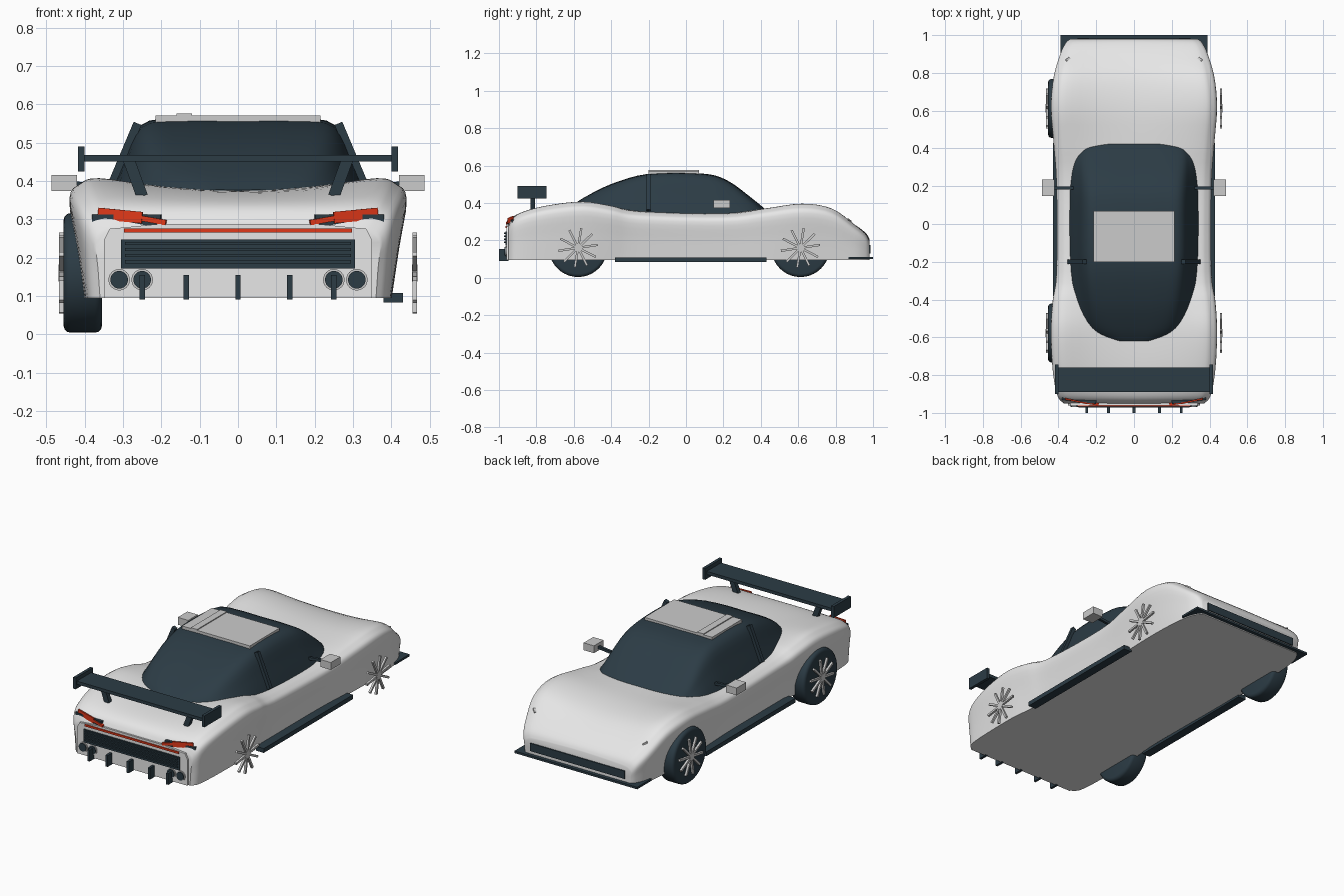
import bpy, bmesh, math
from mathutils import Vector, Matrix

old = bpy.data.objects.get("Cube")
if old:
    bpy.data.objects.remove(old)


def material(name, r, g, b):
    m = bpy.data.materials.new(name)
    m.use_nodes = True
    m.diffuse_color = (r, g, b, 1)
    m.node_tree.nodes["Principled BSDF"].inputs["Base Color"].default_value = (r, g, b, 1)
    return m


paint = material("body white", .8, .8, .8)
silver = material("trim silver", .6, .6, .6)
dark = material("dark slate", .025, .045, .06)
red = material("light red", .75, .04, .01)


def finish(bm, name, mat, smooth=False):
    bmesh.ops.recalc_face_normals(bm, faces=bm.faces)
    mesh = bpy.data.meshes.new(name)
    bm.to_mesh(mesh)
    bm.free()
    obj = bpy.data.objects.new(name, mesh)
    bpy.context.collection.objects.link(obj)
    mesh.materials.append(mat)
    if smooth:
        bpy.ops.object.select_all(action="DESELECT")
        obj.select_set(True)
        bpy.context.view_layer.objects.active = obj
        bpy.ops.object.shade_smooth_by_angle(angle=math.radians(40))
    return obj


def box(name, mat, x, y, z):
    """Box from (low, high) ranges."""
    bm = bmesh.new()
    size = Matrix.Diagonal((x[1] - x[0], y[1] - y[0], z[1] - z[0], 1))
    mid = Matrix.Translation((sum(x) / 2, sum(y) / 2, sum(z) / 2))
    bmesh.ops.create_cube(bm, size=1, matrix=mid @ size)
    return finish(bm, name, mat)


def add_bar(bm, p, q, w, d):
    p, q = Vector(p), Vector(q)
    turn = (q - p).to_track_quat("Z", "Y").to_matrix().to_4x4()
    size = Matrix.Diagonal((w, d, (q - p).length, 1))
    bmesh.ops.create_cube(bm, size=1, matrix=Matrix.Translation((p + q) / 2) @ turn @ size)


def bar(name, mat, p, q, w, d):
    bm = bmesh.new()
    add_bar(bm, p, q, w, d)
    return finish(bm, name, mat)


def add_disc(bm, centre, r, depth, axis, sides=32):
    turn = Matrix.Rotation(math.pi / 2, 4, axis)
    bmesh.ops.create_cone(bm, cap_ends=True, segments=sides, radius1=r, radius2=r,
                          depth=depth, matrix=Matrix.Translation(centre) @ turn)


def spline(points, n):
    """Smooth curve through tuples of any length."""
    pts = [Vector(p) for p in points]
    pts = [pts[0]] + pts + [pts[-1]]
    out = []
    for a, b, c, d in zip(pts, pts[1:], pts[2:], pts[3:]):
        for i in range(n):
            t = i / n
            out.append(b + (c - a) * (t / 2) + (a * 2 - b * 5 + c * 4 - d) * (t * t / 2)
                       + (b * 3 - a - c * 3 + d) * (t ** 3 / 2))
    return out + [pts[-1]]


def loft(name, mat, stations, section):
    """Skin mirrored cross sections along y, flat underneath."""
    bm = bmesh.new()
    rings = []
    for st in spline(stations, 4):
        half = section(*st[1:])
        full = half + [(-x, z) for x, z in reversed(half[:-1])]
        rings.append([bm.verts.new((p[0], st[0], p[1])) for p in spline(full, 4)])
    for a, b in zip(rings, rings[1:]):
        for i in range(len(a)):
            j = (i + 1) % len(a)
            bm.faces.new((a[i], a[j], b[j], b[i]))
    bm.faces.new(rings[0])
    bm.faces.new(rings[-1])
    return finish(bm, name, mat, True)


# Body shell: y, sill half width, half width, fender height, deck height
FLOOR = .095
shell = [(-.95, .36, .37, .275, .29), (-.92, .385, .4, .325, .33), (-.85, .395, .42, .36, .355),
         (-.72, .4, .435, .39, .37), (-.55, .4, .44, .407, .375), (-.4, .385, .43, .385, .37),
         (-.25, .375, .41, .355, .36), (.2, .38, .41, .343, .355), (.42, .39, .425, .37, .365),
         (.62, .395, .44, .396, .37), (.78, .39, .425, .37, .345), (.9, .375, .39, .285, .285),
         (.96, .35, .36, .235, .24), (.98, .33, .335, .2, .21)]


def body_section(sill, w, fender, deck):
    return [(sill, FLOOR), ((sill + w) / 2, (FLOOR + fender * .87) / 2), (w, fender * .87),
            (w * .935, fender * .965), (w * .82, fender),
            (w * .45, (fender + deck * 2) / 3), (0, deck)]


loft("body", paint, shell, body_section)

# Cabin glass: y, base half width, roof half width, roof height
glass = [(-.62, .15, .12, .376), (-.55, .28, .19, .425), (-.4, .33, .23, .5),
         (-.2, .345, .25, .555), (.08, .345, .25, .557), (.22, .34, .25, .52),
         (.36, .32, .25, .418), (.43, .25, .22, .36)]


def cabin_section(base, roof, top):
    low = .33
    edge = max(top - .015, low + .01)
    return [(base, low), ((base + roof) / 2 + .005, (low + edge) / 2),
            (roof, edge), (roof * .6, top), (0, top)]


loft("cabin_glass", dark, glass, cabin_section)

# Roof panel with raised stripe
box("roof_panel", silver, (-.215, .215), (-.2, .07), (.55, .571))
box("roof_stripe", silver, (-.16, -.12), (-.2, .07), (.57, .576))

# Rear bumper with chamfered corners
bm = bmesh.new()
outline = [(.35, FLOOR), (.35, .245), (.335, .275), (.2, .288)]
outline += [(-x, z) for x, z in reversed(outline)]
face = bm.faces.new([bm.verts.new((x, -.93, z)) for x, z in outline])
grown = bmesh.ops.extrude_face_region(bm, geom=[face])
bmesh.ops.translate(bm, vec=(0, -.03, 0),
                    verts=[v for v in grown["geom"] if isinstance(v, bmesh.types.BMVert)])
finish(bm, "rear_bumper", paint)

# Rear grille, light strip and diffuser fins
box("rear_grille", dark, (-.305, .305), (-.966, -.95), (.172, .247))
for i in range(4):
    z = .185 + i * .016
    box("grille_slat", dark, (-.295, .295), (-.972, -.96), (z, z + .008))
box("rear_light_strip", red, (-.298, .298), (-.966, -.94), (.265, .276))
for x in (-.25, -.135, 0, .135, .25):
    box("diffuser_fin", dark, (x - .007, x + .007), (-1, -.95), (.09, .155))

# Nose grille and splitter
box("nose_grille", dark, (-.3, .3), (.95, .986), (.13, .175))
box("front_splitter", dark, (-.39, .39), (.87, 1), (.1, .112))

# Rear wing blade
box("wing_blade", dark, (-.41, .41), (-.89, -.76), (.45, .468))

for side, s in (("left", 1), ("right", -1)):
    def span(a, b):
        return tuple(sorted((a * s, b * s)))

    # Wing end plates and struts
    box(side + "_wing_plate", dark, span(.4, .417), (-.9, -.745), (.425, .49))
    bar(side + "_wing_strut", dark, (.25 * s, -.82, .36), (.285 * s, -.82, .455), .025, .03)
    # Pillar, mirror and sill
    bar(side + "_pillar", dark, (.342 * s, -.2, .36), (.262 * s, -.2, .55), .022, .022)
    bar(side + "_mirror_arm", dark, (.32 * s, .19, .38), (.43 * s, .19, .392), .015, .015)
    box(side + "_mirror", silver, span(.42, .486), (.148, .235), (.373, .415))
    box(side + "_sill", dark, span(.38, .43), (-.38, .43), (.083, .108))
    # Tail lamp
    bar(side + "_lamp_housing", dark, (.2 * s, -.94, .297), (.38 * s, -.918, .297), .026, .03)
    bar(side + "_lamp_inner", red, (.188 * s, -.955, .291), (.25 * s, -.945, .302), .014, .014)
    bar(side + "_lamp_outer", red, (.25 * s, -.95, .304), (.365 * s, -.925, .315), .008, .03)
    # Hood marker
    bar(side + "_hood_marker", silver, (.34 * s, .88, .3), (.36 * s, .865, .312), .012, .008)
    # Exhausts
    for x in (.25, .31):
        for label, mat, r, depth in (("rim", silver, .028, .03), ("pipe", dark, .023, .04)):
            bm = bmesh.new()
            add_disc(bm, (x * s, -.95, .142), r, depth, "X", 24)
            finish(bm, side + "_exhaust_" + label, mat, True)
    # Spoked rims
    for y in (-.577, .612):
        bm = bmesh.new()
        hub = Vector((.461 * s, y, .16))
        add_disc(bm, hub, .022, .014, "Y", 20)
        for k in range(10):
            a = math.tau * k / 10 + .15
            way = Vector((0, math.cos(a), math.sin(a)))
            add_bar(bm, hub + way * .015, hub + way * .106, .012, .012)
        finish(bm, side + "_rim", silver)

# Tyres on the one side that carries them
for y in (-.577, .612):
    bm = bmesh.new()
    add_disc(bm, (-.405, y, .16), .156, .1, "Y", 40)
    rims = [e for e in bm.edges if any(len(f.verts) > 4 for f in e.link_faces)]
    bmesh.ops.bevel(bm, geom=rims, offset=.018, segments=3, affect="EDGES", profile=.5)
    finish(bm, "tyre", dark, True)
